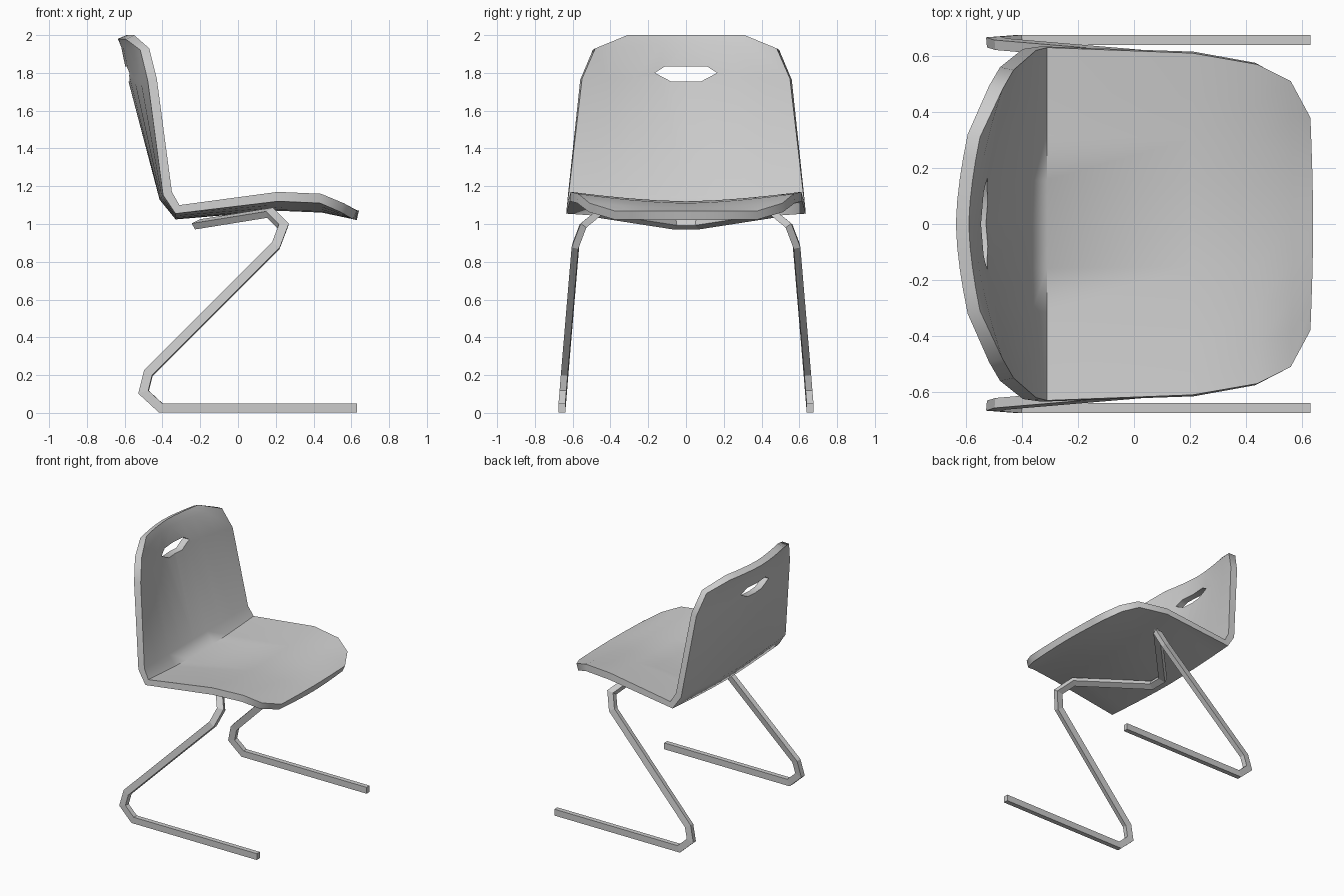
import bpy, bmesh, math
from mathutils import Vector

cube = bpy.data.objects.get("Cube")
if cube:
    bpy.data.objects.remove(cube, do_unlink=True)

grey = bpy.data.materials.new("plain grey")
grey.use_nodes = True
tone = (0.6, 0.6, 0.6, 1)
grey.diffuse_color = tone
grey.node_tree.nodes["Principled BSDF"].inputs["Base Color"].default_value = tone


def make(name, bm):
    mesh = bpy.data.meshes.new(name)
    bm.to_mesh(mesh)
    bm.free()
    ob = bpy.data.objects.new(name, mesh)
    ob.data.materials.append(grey)
    bpy.context.collection.objects.link(ob)
    return ob


def apply_modifiers(ob):
    bpy.ops.object.select_all(action='DESELECT')
    ob.select_set(True)
    bpy.context.view_layer.objects.active = ob
    for mod in list(ob.modifiers):
        bpy.ops.object.modifier_apply(modifier=mod.name)


# Shell rows: half width, edge x, edge z, centre x, centre z
rows = [(.31, -.55, 2.0, -.59, 2.0), (.48, -.47, 1.93, -.57, 1.95),
        (.55, -.43, 1.77, -.535, 1.78), (.62, -.35, 1.17, -.37, 1.15),
        (.63, -.31, 1.10, -.31, 1.07), (.61, .21, 1.17, .21, 1.12),
        (.57, .44, 1.16, .45, 1.11), (.51, .56, 1.11, .57, 1.085),
        (.38, .63, 1.07, .64, 1.07)]
COLS = 8
bm = bmesh.new()
grid = []
for w, xe, ze, xc, zc in rows:
    line = []
    for i in range(COLS + 1):
        s = 2 * i / COLS - 1
        k = abs(s) ** 1.6
        line.append(bm.verts.new((xc + (xe - xc) * k, s * w, zc + (ze - zc) * k)))
    grid.append(line)
for a, b in zip(grid, grid[1:]):
    for i in range(COLS):
        bm.faces.new((a[i], b[i], b[i + 1], a[i + 1]))
shell = make("seat_shell", bm)
thick = shell.modifiers.new("thickness", 'SOLIDIFY')
thick.thickness = 0.05
thick.offset = -1

# Handle opening through the backrest
slot = [(-.165, 1.80), (-.11, 1.835), (.11, 1.835), (.165, 1.80), (.08, 1.755), (-.08, 1.755)]
bm = bmesh.new()
face = bm.faces.new([bm.verts.new((-.9, y, z)) for y, z in slot])
out = bmesh.ops.extrude_face_region(bm, geom=[face])["geom"]
bmesh.ops.translate(bm, vec=(.7, 0, 0), verts=[v for v in out if isinstance(v, bmesh.types.BMVert)])
bmesh.ops.recalc_face_normals(bm, faces=bm.faces)
cutter = make("handle_cutter", bm)
cut = shell.modifiers.new("handle", 'BOOLEAN')
cut.operation = 'DIFFERENCE'
cut.solver = 'EXACT'
cut.object = cutter
apply_modifiers(shell)
bpy.data.objects.remove(cutter, do_unlink=True)
bpy.ops.object.shade_smooth_by_angle(angle=math.radians(60))

# Bent tube frame, one half mirrored into a continuous path
half = [Vector(p) for p in [
    (.63, .657, .027), (-.41, .657, .027), (-.50, .65, .11), (-.475, .642, .21),
    (.20, .585, .885), (.24, .545, .99), (.17, .46, 1.06), (-.215, .06, .998)]]
path = half + [Vector((p.x, -p.y, p.z)) for p in reversed(half)]
bm = bmesh.new()
corners = [path[0] + Vector((0, y * .018, z * .024)) for y, z in [(-1, -1), (1, -1), (1, 1), (-1, 1)]]
first = ring = [bm.verts.new(c) for c in corners]
for i in range(1, len(path)):
    p = path[i]
    d = (p - path[i - 1]).normalized()
    after = (path[i + 1] - p).normalized() if i + 1 < len(path) else d
    plane = (d + after).normalized()
    # Slide the section along the segment to the mitre plane
    corners = [c + d * ((p - c).dot(plane) / d.dot(plane)) for c in corners]
    new = [bm.verts.new(c) for c in corners]
    for j in range(4):
        k = (j + 1) % 4
        bm.faces.new((ring[j], ring[k], new[k], new[j]))
    ring = new
bm.faces.new(first)
bm.faces.new(ring)
bmesh.ops.recalc_face_normals(bm, faces=bm.faces)
make("tube_frame", bm)
